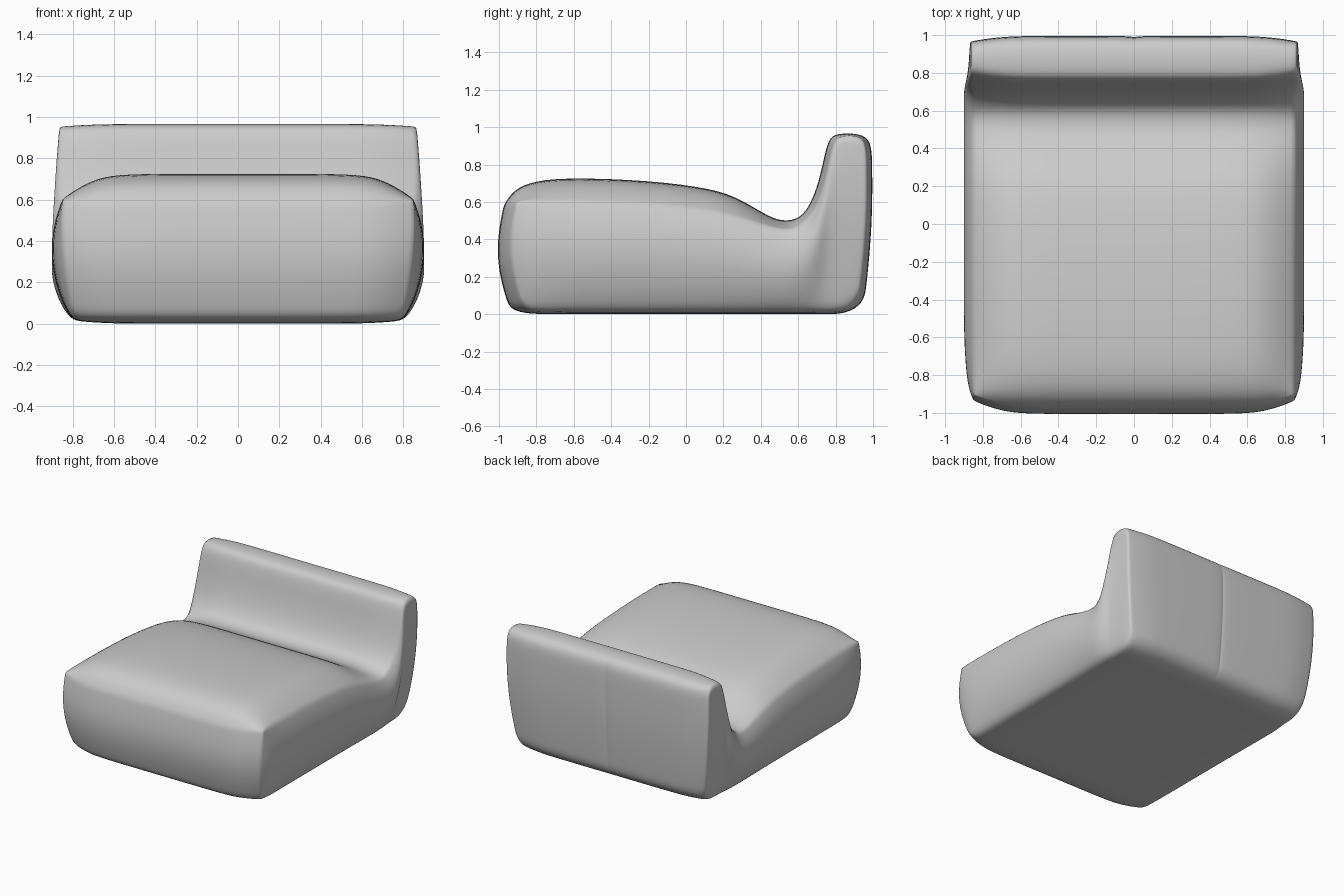
import bpy, bmesh, math
from mathutils import Vector

if "Cube" in bpy.data.objects:
    bpy.data.objects.remove(bpy.data.objects["Cube"])

# Side profile columns: (top y, top z at centre, top z at side seam, bottom y, bottom z)
COLS = [
    (-.975, .58, .60, -.945, .035), (-.925, .665, .605, -.89, .01), (-.81, .716, .605, -.8, 0),
    (-.6, .73, .603, -.6, 0), (-.2, .716, .593, -.2, 0), (.15, .672, .553, .15, 0),
    (.3, .612, .51, .3, 0), (.45, .515, .465, .42, 0), (.53, .497, .45, .5, 0),
    (.6, .51, .46, .57, 0), (.65, .56, .54, .62, 0), (.7, .67, .66, .67, 0),
    (.735, .82, .81, .71, 0), (.76, .935, .92, .75, 0), (.8, .968, .955, .8, 0),
    (.935, .968, .955, .89, .015), (.992, .925, .915, .955, .075)]
ROWS = [0, .1, .25, .45, .65, .85, 1]
HALF = [.02, .4, .7, .82, .92, 1]
US = [-u for u in reversed(HALF)] + [0] + HALF
N, M, A = len(COLS) - 1, len(ROWS) - 1, len(US) - 1


def bow(i, t):
    """Outward bow of the front and back faces."""
    s = math.sin(math.pi * t)
    return -.048 * s * max(0, 1 - i / 4) + .02 * s * max(0, 1 - (N - i) / 3)


def centre(i, t):
    yt, zt, _, yb, zb = COLS[i]
    return Vector((0, yb + (yt - yb) * t + bow(i, t), zb + (zt - zb) * t))


def seam(i, t):
    """Outline at the side, pulled in from the centre outline, plus side bulge."""
    yt, _, zt, yb, zb = COLS[i]
    pull = {0: .07, 1: .05, N: -.03, N - 1: -.015}.get(i, 0)
    yt += .03 if 10 <= i <= 14 else pull
    yb += pull
    zb += .015
    xt = .865 if i > 10 else .85
    bulge = min(.02 + .02 * i, .078) if i < 11 else max(.025, .075 - .009 * (i - 10))
    x = .80 + (xt - .80) * t + bulge * math.sin(math.pi * t) ** .75 if 0 < t < 1 else (xt if t else .80)
    return Vector((x, yb + (yt - yb) * t + bow(i, t), zb + (zt - zb) * t))


def position(a, i, j):
    u, t = US[a], ROWS[j]
    w = max(0, (abs(u) - .65) / .35) ** 2
    e = seam(i, t)
    p = centre(i, t).lerp(e, w)
    p.x = u * e.x
    if u == 0 and i == N:          # stitched seam down the back
        p.y -= .008
    return p


bm = bmesh.new()
verts, keys = {}, {}


def vert(k):
    if k not in verts:
        verts[k] = bm.verts.new(position(*k))
        keys[verts[k]] = k
    return verts[k]


def patch(axis, level):
    """Skin one side of the box-shaped lattice."""
    size = [A, N, M]
    p, q = [d for d in range(3) if d != axis]
    for m in range(size[p]):
        for n in range(size[q]):
            quad = []
            for dm, dn in ((0, 0), (1, 0), (1, 1), (0, 1)):
                k = [0, 0, 0]
                k[axis], k[p], k[q] = level, m + dm, n + dn
                quad.append(vert(tuple(k)))
            bm.faces.new(quad)


for axis, last in enumerate((A, N, M)):
    patch(axis, 0)
    patch(axis, last)
bmesh.ops.recalc_face_normals(bm, faces=bm.faces[:])


# Soft creases along the upholstery seams
def seams(k):
    a, i, j = k
    s = set()
    if a in (0, A):
        if j == M: s.add(('top', a))
        if i in (0, N): s.add(('end', a, i))
    if i == 0 and j == M: s.add('front')
    if US[a] == 0 and i == N: s.add('back')
    return s


crease = bm.edges.layers.float.new("crease_edge")
for e in bm.edges:
    if seams(keys[e.verts[0]]) & seams(keys[e.verts[1]]):
        e[crease] = .45

for f in bm.faces:
    f.smooth = True
mesh = bpy.data.meshes.new("lounge_seat")
bm.to_mesh(mesh)
bm.free()
chair = bpy.data.objects.new("lounge_seat", mesh)
bpy.context.collection.objects.link(chair)
sub = chair.modifiers.new("smooth_padding", 'SUBSURF')
sub.levels = sub.render_levels = 2
